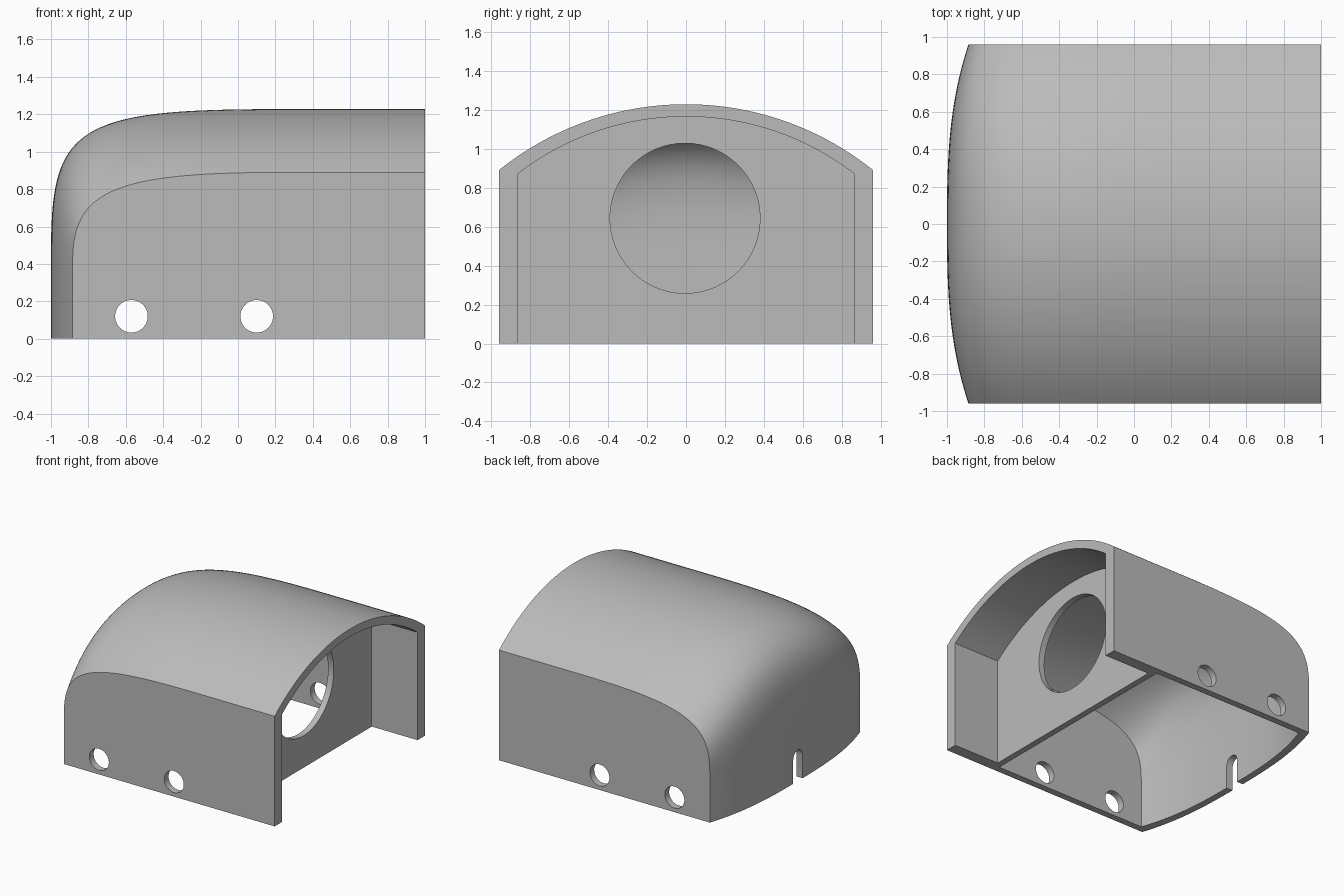
import bpy, bmesh, math
from mathutils import Matrix

if "Cube" in bpy.data.objects:
    bpy.data.objects.remove(bpy.data.objects["Cube"])

grey = bpy.data.materials.new("plain grey")
grey.use_nodes = True
grey.diffuse_color = (0.5, 0.5, 0.5, 1)
grey.node_tree.nodes["Principled BSDF"].inputs["Base Color"].default_value = (0.5, 0.5, 0.5, 1)


def finish(name, bm):
    bmesh.ops.recalc_face_normals(bm, faces=bm.faces)
    mesh = bpy.data.meshes.new(name)
    bm.to_mesh(mesh)
    bm.free()
    mesh.materials.append(grey)
    ob = bpy.data.objects.new(name, mesh)
    bpy.context.collection.objects.link(ob)
    return ob


def arc_drop(u, half, sag):
    """Share of the sag reached at u (0 centre, 1 edge) on a circular arc."""
    r = (half * half + sag * sag) / (2 * sag)
    return (r - math.sqrt(r * r - (u * half) ** 2)) / sag


def bend(x0, top, start, power, t):
    """Point on the profile that turns from the upright end into the roof."""
    reach = 0.35
    return (x0 + (reach - x0) * t ** power, top - (top - start) * (1 - t) ** power)


def hood(name, half, end, top, x_max, bottom, steps=40, across=48):
    """Crowned solid: roof and rounded end lofted between mid and side profiles."""
    x_mid, x_side = end
    z_mid, z_side = top
    bm = bmesh.new()
    rows = []
    for i in range(-1, steps + 2):
        t = min(max(i / steps, 0), 1)
        mx, mz = bend(x_mid, z_mid, 0.4, 2.7, t)
        sx, sz = bend(x_side, z_side, 0.37, 2.45, t)
        if i < 0:
            mz = sz = bottom
        if i > steps:
            mx = sx = x_max
        row = []
        for j in range(across + 1):
            s = 2 * j / across - 1
            fx, fz = abs(s) ** 2.8, arc_drop(abs(s), half, z_mid - z_side)
            row.append(bm.verts.new((mx + (sx - mx) * fx, s * half, mz + (sz - mz) * fz)))
        rows.append(row)
    for a, b in zip(rows, rows[1:]):
        for j in range(across):
            bm.faces.new((a[j], a[j + 1], b[j + 1], b[j]))
    right, left = [bm.verts.new((x_max, s * half, bottom)) for s in (-1, 1)]
    bm.faces.new([r[0] for r in rows] + [right])
    bm.faces.new([r[-1] for r in rows] + [left])
    bm.faces.new(rows[0] + [left, right])
    bm.faces.new(rows[-1] + [left, right])
    return finish(name, bm)


def arched_block(name, half, z_side, z_top, x0, x1, bottom, across=48):
    """Prism along x with upright sides and an arched top."""
    bm = bmesh.new()
    outline = [(-half, bottom)]
    for j in range(across + 1):
        s = 2 * j / across - 1
        outline.append((s * half, z_top - (z_top - z_side) * arc_drop(abs(s), half, z_top - z_side)))
    outline.append((half, bottom))
    face = bm.faces.new([bm.verts.new((x0, y, z)) for y, z in outline])
    out = bmesh.ops.extrude_face_region(bm, geom=[face])
    bmesh.ops.translate(bm, vec=(x1 - x0, 0, 0),
                        verts=[v for v in out["geom"] if isinstance(v, bmesh.types.BMVert)])
    return finish(name, bm)


def rod(name, centre, radius, length, axis):
    bm = bmesh.new()
    turn = Matrix.Rotation(math.pi / 2, 4, "Y" if axis == "x" else "X")
    bmesh.ops.create_cone(bm, cap_ends=True, segments=64, radius1=radius, radius2=radius,
                          depth=length, matrix=Matrix.Translation(centre) @ turn)
    return finish(name, bm)


# Outer body
cover = hood("cover", 0.96, (-1, -0.885), (1.228, 0.89), 1, 0)

# Hollow behind the bulkhead, and the open pocket in front of it
wall = 0.055
cutters = [
    hood("cavity_cutter", 0.96 - wall, (-1 + wall, -0.885 + wall), (1.168, 0.86), 0.54, -0.1),
    arched_block("pocket_cutter", 0.865, 0.87, 1.165, 0.59, 1.1, -0.1),
    rod("bulkhead_hole_cutter", (0.565, -0.005, 0.643), 0.385, 0.2, "x"),
]
# Cross holes through both side walls
for x in (-0.57, 0.1):
    cutters.append(rod("side_hole_cutter", (x, 0, 0.12), 0.087, 3, "y"))
# Round-topped cable slot in the closed end
cutters.append(arched_block("slot_cutter", 0.06, 0.19, 0.2499, -1.2, -0.8, -0.1, 16))

bpy.context.view_layer.objects.active = cover
for cutter in cutters:
    cutter.hide_render = True
    mod = cover.modifiers.new("cut", "BOOLEAN")
    mod.operation = "DIFFERENCE"
    mod.solver = "EXACT"
    mod.object = cutter
    bpy.ops.object.modifier_apply(modifier=mod.name)
    bpy.data.objects.remove(cutter)

bpy.ops.object.select_all(action="DESELECT")
cover.select_set(True)
bpy.ops.object.shade_smooth_by_angle(angle=math.radians(30))
